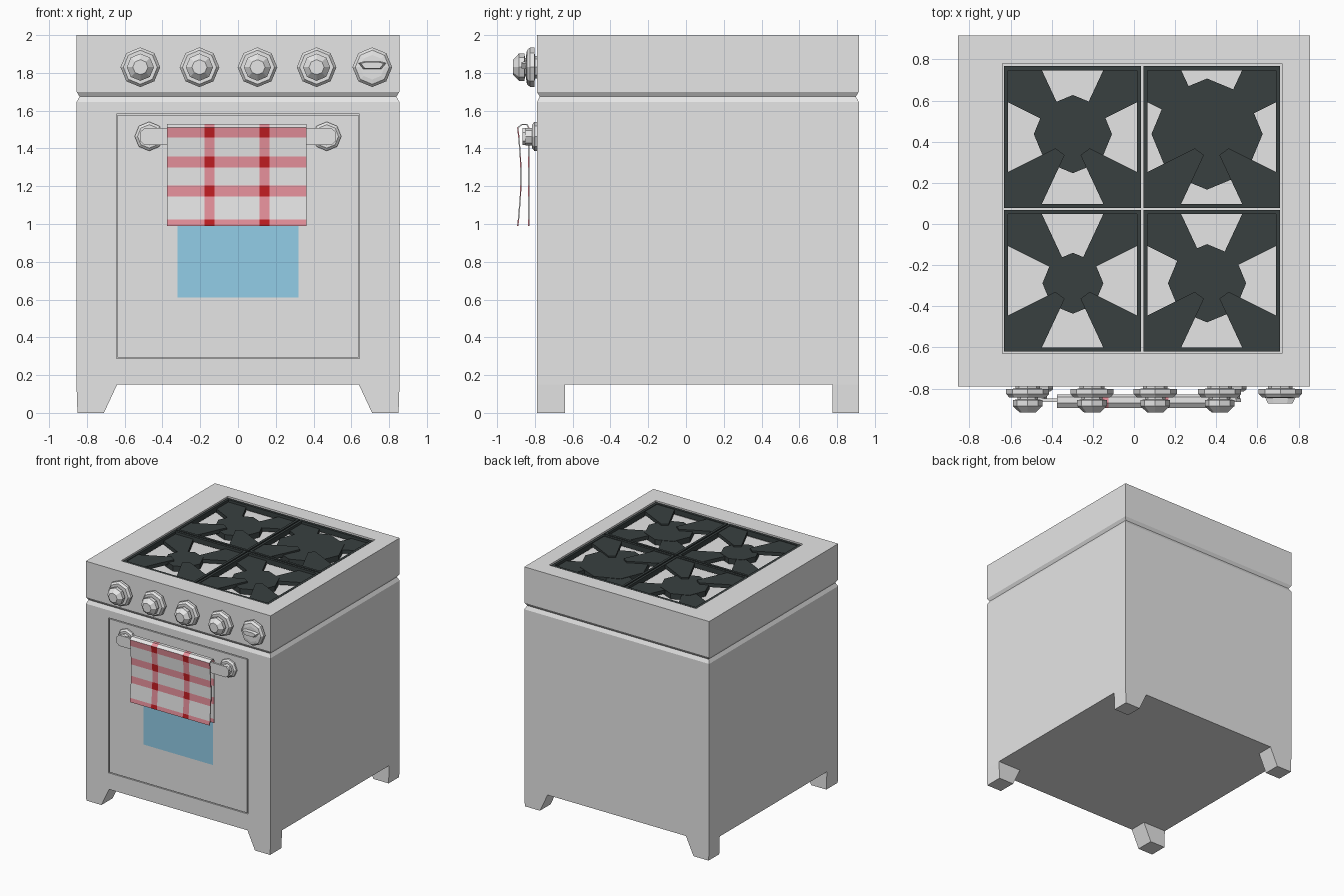
import bpy
import bmesh
from math import cos, sin, pi

cube = bpy.data.objects.get("Cube")
if cube:
    bpy.data.objects.remove(cube)


def material(name, rgb):
    m = bpy.data.materials.new(name)
    m.use_nodes = True
    m.diffuse_color = (*rgb, 1)
    bsdf = next(n for n in m.node_tree.nodes if n.type == 'BSDF_PRINCIPLED')
    bsdf.inputs["Base Color"].default_value = (*rgb, 1)
    return m


ENAMEL = material("pale grey enamel", (0.79, 0.79, 0.79))
IRON = material("black iron", (0.04, 0.051, 0.051))
GLASS = material("blue glass", (0.29, 0.62, 0.81))
CLOTH = material("white cloth", (0.81, 0.81, 0.81))
PINK = material("pink stripe", (0.82, 0.29, 0.34))
RED = material("red check", (0.54, 0.012, 0.016))


def add_rings(bm, rings, start=True, end=True):
    """Join a row of equal-sized rings with quads and cap the ends."""
    loops = [[bm.verts.new(p) for p in ring] for ring in rings]
    n = len(loops[0])
    for a, b in zip(loops, loops[1:]):
        for i in range(n):
            j = (i + 1) % n
            bm.faces.new((a[i], a[j], b[j], b[i]))
    if start:
        bm.faces.new(loops[0][::-1])
    return bm.faces.new(loops[-1]) if end else None


def finish(name, bm, *mats):
    bmesh.ops.remove_doubles(bm, verts=bm.verts, dist=0.0001)
    bmesh.ops.recalc_face_normals(bm, faces=bm.faces)
    mesh = bpy.data.meshes.new(name)
    bm.to_mesh(mesh)
    bm.free()
    for m in mats:
        mesh.materials.append(m)
    ob = bpy.data.objects.new(name, mesh)
    bpy.context.collection.objects.link(ob)
    return ob


def skin(name, rings, mat):
    bm = bmesh.new()
    add_rings(bm, rings)
    return finish(name, bm, mat)


def flat(x0, x1, y0, y1, z):
    return [(x0, y0, z), (x1, y0, z), (x1, y1, z), (x0, y1, z)]


def upright(x, z0, z1, y):
    return [(-x, y, z0), (x, y, z0), (x, y, z1), (-x, y, z1)]


def prism(name, outline, z0, z1, mat):
    return skin(name, [[(x, y, z) for x, y in outline] for z in (z0, z1)], mat)


def box(name, x0, x1, y0, y1, z0, z1, mat):
    return skin(name, [flat(x0, x1, y0, y1, z) for z in (z0, z1)], mat)


def turned(name, x, z, profile, mat, sides=8):
    """Faceted part turned about an axis that points to the front."""
    angles = [2 * pi * i / sides for i in range(sides)]
    return skin(name, [[(x + r * cos(a), y, z + r * sin(a)) for a in angles]
                       for r, y in profile], mat)


# Body: side groove, sunken hob, door groove and window
W, FRONT, BACK = 0.855, -0.79, 0.915


def section(z, inset=0):
    return flat(-W + inset, W - inset, FRONT + inset, BACK - inset, z)


bm = bmesh.new()
add_rings(bm, [section(0.15), section(1.645), section(1.675, 0.016),
               section(1.70), section(2),
               flat(-0.64, 0.72, -0.63, 0.78, 2),
               flat(-0.64, 0.72, -0.63, 0.78, 1.93)])
bm.faces.ensure_lookup_table()
panel = min(bm.faces, key=lambda f: (round(f.calc_center_median().y, 3),
                                     f.calc_center_median().z))
bm.faces.remove(panel)
window = add_rings(bm, [upright(W, 0.15, 1.645, FRONT),
                        upright(0.644, 0.287, 1.583, FRONT),
                        upright(0.644, 0.287, 1.583, FRONT + 0.015),
                        upright(0.637, 0.294, 1.576, FRONT + 0.015),
                        upright(0.637, 0.294, 1.576, FRONT),
                        upright(0.32, 0.61, 1.26, FRONT)], start=False)
window.material_index = 1
finish("oven_body", bm, ENAMEL, GLASS)

# Legs with a slanted inner side
for side, s in (("left", 1), ("right", -1)):
    for end, y0, y1 in (("front", FRONT, -0.64), ("back", 0.775, BACK)):
        outline = [(0.85, 0), (0.71, 0), (0.64, 0.15), (W, 0.15)]
        skin(f"{end}_{side}_leg",
             [[(s * x, y, z) for x, z in outline] for y in (y0, y1)], ENAMEL)

# Burners and grates, one set per quarter of the hob
COLUMNS = (("right", -0.632, 0.035, -0.297), ("left", 0.045, 0.71, 0.355))
ROWS = (("back", 0.078, 0.767, 0.437), ("front", -0.62, 0.068, -0.288))
RADII = {"back_right": 0.19, "back_left": 0.27,
         "front_right": 0.148, "front_left": 0.19}
FINGER = [(0, 0), (0.175, 0), (0.295, 0.257), (0.25, 0.29), (0, 0.165)]
BAR = 0.02
for side, x0, x1, cx in COLUMNS:
    for end, y0, y1, cy in ROWS:
        spot = f"{end}_{side}"
        r = RADII[spot]
        prism(f"{spot}_burner", [(cx + r * cos(i * pi / 4), cy + r * sin(i * pi / 4))
                                 for i in range(8)], 1.93, 1.975, IRON)
        bm = bmesh.new()
        b = BAR
        rim = [flat(x0, x1, y0, y1, 1.95), flat(x0, x1, y0, y1, 1.993),
               flat(x0 + b, x1 - b, y0 + b, y1 - b, 1.993),
               flat(x0 + b, x1 - b, y0 + b, y1 - b, 1.95)]
        add_rings(bm, rim + rim[:1], False, False)
        finish(f"{spot}_grate_frame", bm, IRON)
        for px, sx in ((x0, 1), (x1, -1)):
            for py, sy, top in ((y0, 1, 1.988), (y1, -1, 1.972)):
                prism(f"{spot}_grate_finger",
                      [(px + sx * u, py + sy * v) for u, v in FINGER],
                      top - 0.03, top, IRON)

# Control knobs
FLANGE = [(0.06, FRONT), (0.06, -0.80), (0.105, -0.803), (0.105, -0.825), (0.09, -0.842)]
GRIP = [(0.05, -0.842), (0.05, -0.852), (0.072, -0.856), (0.072, -0.885), (0.04, -0.915)]
for x in (-0.517, -0.204, 0.103, 0.416):
    turned("control_knob", x, 1.83, FLANGE + GRIP, ENAMEL)

# Oven switch with a flat turning handle
X = 0.711
turned("oven_switch", X, 1.83, FLANGE + [(0.065, -0.846)], ENAMEL)
handle = [(-0.075, 0.012), (-0.05, -0.02), (0.05, -0.02),
          (0.075, 0.012), (0.04, 0.022), (-0.04, 0.022)]
skin("oven_switch_handle",
     [[(X + k * u, y, 1.84 + k * v) for u, v in handle]
      for k, y in ((1, -0.84), (0.8, -0.872))], ENAMEL)

# Door handle: mounts, posts and a flat rail
for x in (-0.47, 0.47):
    turned("handle_mount", x, 1.464,
           [(0.077, FRONT), (0.077, -0.803), (0.062, -0.815)], ENAMEL)
    turned("handle_post", x, 1.462, [(0.046, -0.81), (0.046, -0.85)], ENAMEL)
rail = [(-0.52, 1.44), (-0.495, 1.418), (0.495, 1.418), (0.52, 1.44),
        (0.52, 1.485), (0.495, 1.507), (-0.495, 1.507), (-0.52, 1.485)]
skin("handle_rail", [[(x, y, z) for x, z in rail] for y in (-0.849, -0.866)], ENAMEL)

# Checked towel folded over the rail; odd columns and rows are stripes
columns = [-0.375, -0.178, -0.125, 0.114, 0.167, 0.363]
heights = [1.51, 1.459, 1.358, 1.30, 1.204, 1.146, 1.024, 0.99]
front = [(-0.874 - 0.25 * (z - 1.25) ** 2, z) for z in heights]
back = [(-0.833, z) for z in heights]
path = back[::-1] + [(-0.842, 1.527), (-0.868, 1.527)] + front
stripes = [i % 2 == 0 for i in range(7)]
row_stripes = stripes + [False] * 3 + stripes
bm = bmesh.new()
grid = [[bm.verts.new((x, y, z)) for x in columns] for y, z in path]
for i, striped in enumerate(row_stripes):
    for j in range(len(columns) - 1):
        f = bm.faces.new((grid[i][j], grid[i][j + 1], grid[i + 1][j + 1], grid[i + 1][j]))
        f.material_index = int(striped) + j % 2
towel = finish("towel", bm, CLOTH, PINK, RED)
thick = towel.modifiers.new("cloth thickness", 'SOLIDIFY')
thick.thickness = 0.007
thick.offset = 0
